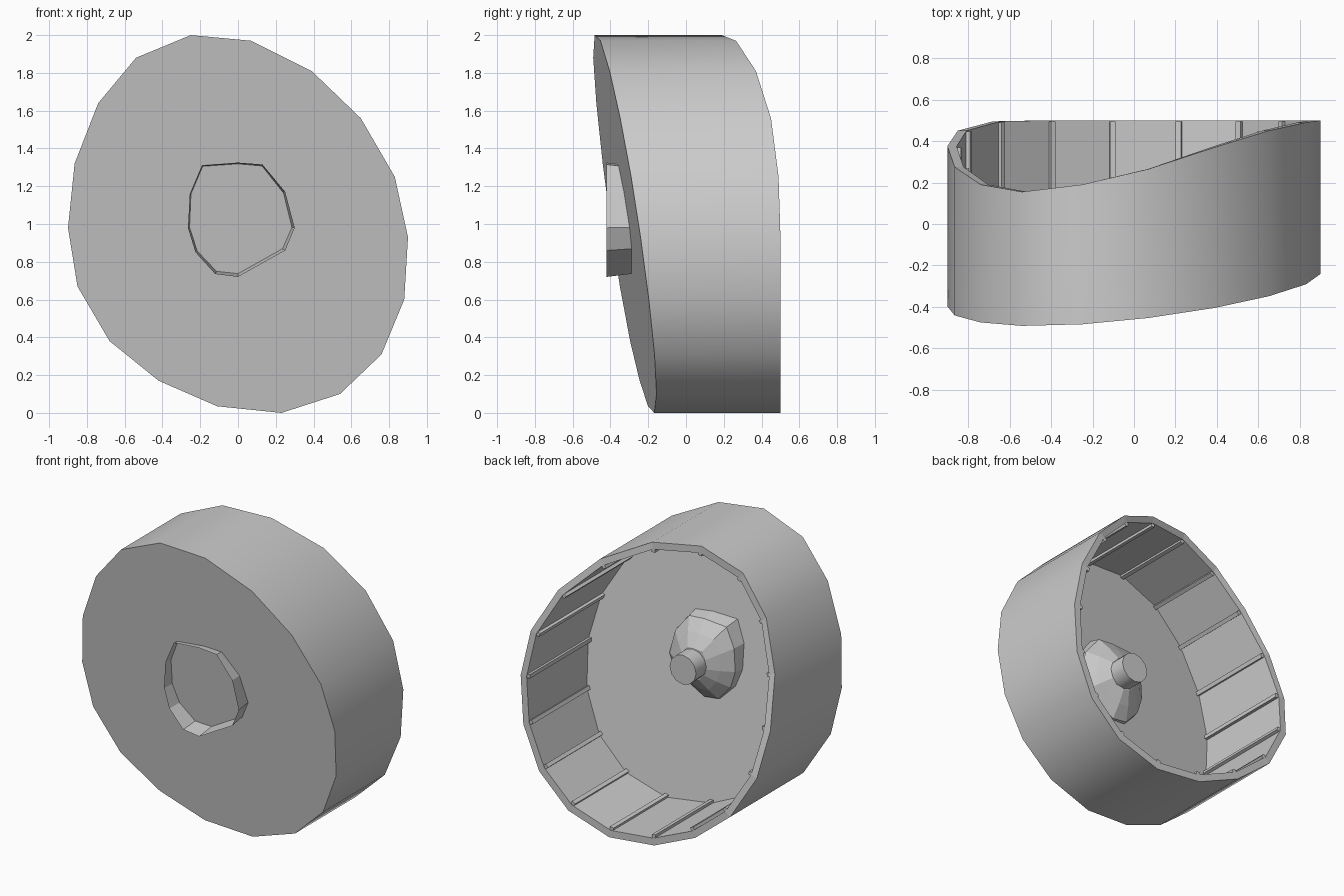
import bpy, bmesh, math
from mathutils import Vector, Matrix

if "Cube" in bpy.data.objects:
    bpy.data.objects.remove(bpy.data.objects["Cube"])

# Slightly irregular 18-sided wheel outline: x, z, y of the back rim
OUTLINE = [
    (-.25, 2.0, .19), (.07, 1.97, .265), (.39, 1.81, .37), (.65, 1.56, .45),
    (.83, 1.25, .49), (.90, .93, .5), (.88, .60, .5), (.76, .31, .5),
    (.54, .10, .5), (.23, .0, .5), (-.11, .035, .5), (-.42, .17, .5),
    (-.68, .38, .495), (-.85, .67, .45), (-.90, .98, .375), (-.865, 1.32, .275),
    (-.74, 1.64, .19), (-.54, 1.88, .155)]
# Crooked hub outline: x, z
HUB = [(-.19, 1.31), (0, 1.325), (.13, 1.315), (.25, 1.17), (.30, .98), (.25, .86),
       (0, .72), (-.12, .735), (-.225, .85), (-.265, .98), (-.255, 1.16)]
WALL = .95      # inner outline scale
FLOOR = .08     # thickness of the front disc


def front_y(x, z):
    """Tilted plane of the front disc."""
    return -.325 + .083 * x - .138 * (z - 1)


def finish(name, bm):
    bmesh.ops.recalc_face_normals(bm, faces=bm.faces)
    mesh = bpy.data.meshes.new(name)
    bm.to_mesh(mesh)
    bm.free()
    ob = bpy.data.objects.new(name, mesh)
    bpy.context.collection.objects.link(ob)
    return ob


def loft(bm, loops):
    """Bridge successive loops of points; returns vertex loops and side faces."""
    rings = [[bm.verts.new(p) for p in loop] for loop in loops]
    n = len(rings[0])
    sides = [[bm.faces.new((a[i], a[(i + 1) % n], b[(i + 1) % n], b[i])) for i in range(n)]
             for a, b in zip(rings, rings[1:])]
    return rings, sides


def inset(x, z, s=WALL):
    return x * s, 1 + (z - 1) * s


# Drum: front disc, outer wall, rim, inner wall and floor
inner = [(*inset(x, z), y) for x, z, y in OUTLINE]
bm = bmesh.new()
rings, sides = loft(bm, [
    [(x, front_y(x, z), z) for x, z, y in OUTLINE],
    [(x, y, z) for x, z, y in OUTLINE],
    [(x, y, z) for x, z, y in inner],
    [(x, front_y(x, z) + FLOOR, z) for x, z, y in inner]])
bm.faces.new(rings[0])
bm.faces.new(rings[-1])
for f in sides[0]:
    f.smooth = True
for e in bm.edges:
    if any(not f.smooth for f in e.link_faces):
        e.smooth = False
finish("wheel_drum", bm)

# Tread ribs along the inner corners
bm = bmesh.new()
for x, z, y in inner:
    out = Vector((x, 0, z - 1)).normalized()
    side = Vector((-out.z, 0, out.x)) * .013
    base = Vector((x, 0, z))
    section = [base + out * .01 - side, base + out * .01 + side,
               base - out * .022 + side, base - out * .022 - side]
    y0 = front_y(x, z) + FLOOR - .01
    r, _ = loft(bm, [[p + Vector((0, v, 0)) for p in section] for v in (y0, y - .005)])
    bm.faces.new(r[0])
    bm.faces.new(r[1])
finish("tread_ribs", bm)

# Faceted hub: open at the front, passing through the disc and tapering behind it
bm = bmesh.new()
center = Vector((.01, 0, 1.02))
loops = []
for y, s in ((-.42, 1), (-.30, .95), (-.20, .88), (-.14, .62), (-.09, .35)):
    loops.append([(center.x + (x - center.x) * s, y, center.z + (z - center.z) * s)
                  for x, z in HUB])
rings, _ = loft(bm, loops)
bm.faces.new(rings[-1])
finish("hub", bm)

# Axle stub
bm = bmesh.new()
bmesh.ops.create_cone(bm, cap_ends=True, segments=12, radius1=.1, radius2=.1, depth=.14,
                      matrix=Matrix.Translation((.01, -.05, 1.02)) @ Matrix.Rotation(math.pi / 2, 4, 'X'))
for f in bm.faces:
    f.smooth = len(f.verts) == 4
for e in bm.edges:
    e.smooth = all(f.smooth for f in e.link_faces)
finish("axle_stub", bm)
